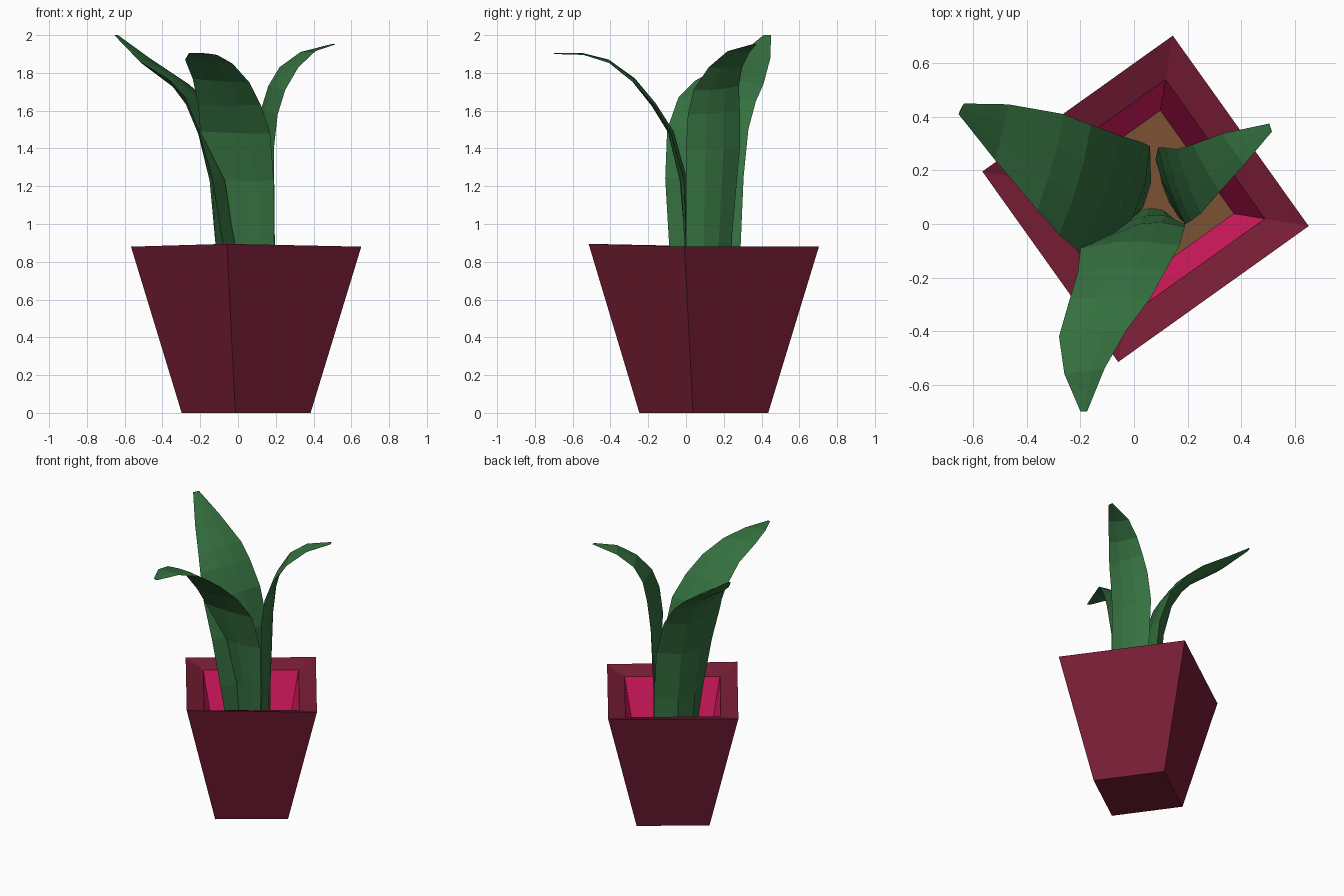
import bpy, bmesh
from math import cos, sin, radians
from mathutils import Vector

cube = bpy.data.objects.get("Cube")
if cube:
    bpy.data.objects.remove(cube, do_unlink=True)


def material(name, rgb):
    mat = bpy.data.materials.new(name)
    mat.use_nodes = True
    color = (*rgb, 1.0)
    mat.diffuse_color = color
    mat.node_tree.nodes["Principled BSDF"].inputs["Base Color"].default_value = color
    return mat


def build_object(name, bm, materials):
    bmesh.ops.recalc_face_normals(bm, faces=bm.faces)
    mesh = bpy.data.meshes.new(name)
    bm.to_mesh(mesh)
    bm.free()
    for mat in materials:
        mesh.materials.append(mat)
    obj = bpy.data.objects.new(name, mesh)
    bpy.context.collection.objects.link(obj)
    return obj


maroon = material("maroon glaze", (0.182, 0.012, 0.034))
pink = material("pink lining", (0.8, 0.012, 0.135))
brown = material("brown soil", (0.2, 0.084, 0.034))
green = material("leaf green", (0.036, 0.165, 0.051))

CENTRE = Vector((0.043, 0.094, 0))
TURN = -9.5
SOIL_Z = 0.33


def square_ring(bm, radius, z):
    angles = [radians(TURN + 90 * i) for i in range(4)]
    return [bm.verts.new(CENTRE + Vector((radius * cos(a), radius * sin(a), z))) for a in angles]


# Square tapered pot: base, outer wall, rim sloping inward, pink lining, soil
bm = bmesh.new()
profile = [(0.346, 0), (0.618, 0.88), (0.452, 0.842), (0.335, SOIL_Z)]
rings = [square_ring(bm, r, z) for r, z in profile]
rings[1][3].co.z += 0.015  # slightly raised front corner
bm.faces.new(reversed(rings[0]))
for k, (low, high) in enumerate(zip(rings, rings[1:])):
    for i in range(4):
        j = (i + 1) % 4
        face = bm.faces.new((low[i], low[j], high[j], high[i]))
        face.material_index = 1 if k == 2 else 0
bm.faces.new(rings[3]).material_index = 2
build_object("pot", bm, [maroon, pink, brown])


def leaf(name, edge_a, edge_b, outer, inner, columns=3):
    """Solid blade between two edge paths, thick at the base and thin at the tip."""
    bm = bmesh.new()
    edges = [(Vector(a), Vector(b)) for a, b in zip(edge_a, edge_b)]
    mids = [(a + b) / 2 for a, b in edges]
    last = len(edges) - 1
    loops = []
    for n, (a, b) in enumerate(edges):
        along = mids[min(n + 1, last)] - mids[max(n - 1, 0)]
        outward = (b - a).cross(along).normalized()
        taper = 1 - n / (last + 0.2)

        def point(t, depth):
            return bm.verts.new(a.lerp(b, t) + outward * depth * taper * 4 * t * (1 - t))

        steps = [c / columns for c in range(columns + 1)]
        loops.append([point(t, outer) for t in steps]
                     + [point(t, -inner) for t in reversed(steps[1:-1])])
    for low, high in zip(loops, loops[1:]):
        for i in range(len(low)):
            j = (i + 1) % len(low)
            bm.faces.new((low[i], low[j], high[j], high[i]))
    bm.faces.new(loops[0])
    bm.faces.new(loops[-1])
    build_object(name, bm, [green])


# Front leaf, arching forward
leaf("front_leaf",
     [(0, .04, SOIL_Z), (-.02, .01, .9), (-.07, -.03, 1.23), (-.2, -.09, 1.49), (-.21, -.18, 1.63),
      (-.24, -.28, 1.77), (-.28, -.42, 1.87), (-.26, -.56, 1.905), (-.2, -.7, 1.905)],
     [(.16, .01, SOIL_Z), (.19, 0, .9), (.19, -.01, 1.23), (.17, -.08, 1.48), (.12, -.17, 1.63),
      (.06, -.28, 1.75), (-.03, -.4, 1.85), (-.11, -.54, 1.895), (-.175, -.7, 1.9)],
     0.015, 0.035)

# Broad leaf, sweeping to the right and back
leaf("right_leaf",
     [(.06, .26, SOIL_Z), (.06, .29, .9), (.03, .305, 1.25), (-.05, .33, 1.5), (-.16, .37, 1.65),
      (-.26, .41, 1.74), (-.47, .447, 1.88), (-.635, .45, 2)],
     [(-.03, -.02, SOIL_Z), (-.08, -.09, .9), (-.135, -.11, 1.24), (-.21, -.1, 1.5), (-.28, -.04, 1.67),
      (-.36, .05, 1.76), (-.52, .24, 1.86), (-.655, .41, 2)],
     0.12, 0.04)

# Narrow leaf, bending out to the left
leaf("left_leaf",
     [(.17, .02, SOIL_Z), (.195, 0, .9), (.19, 0, 1.4), (.21, .01, 1.58), (.25, .04, 1.71),
      (.32, .12, 1.83), (.41, .22, 1.915), (.515, .345, 1.95)],
     [(.09, .22, SOIL_Z), (.08, .24, .9), (.09, .285, 1.4), (.12, .285, 1.6), (.16, .28, 1.73),
      (.22, .297, 1.83), (.33, .338, 1.91), (.505, .375, 1.955)],
     0.04, 0.015)
